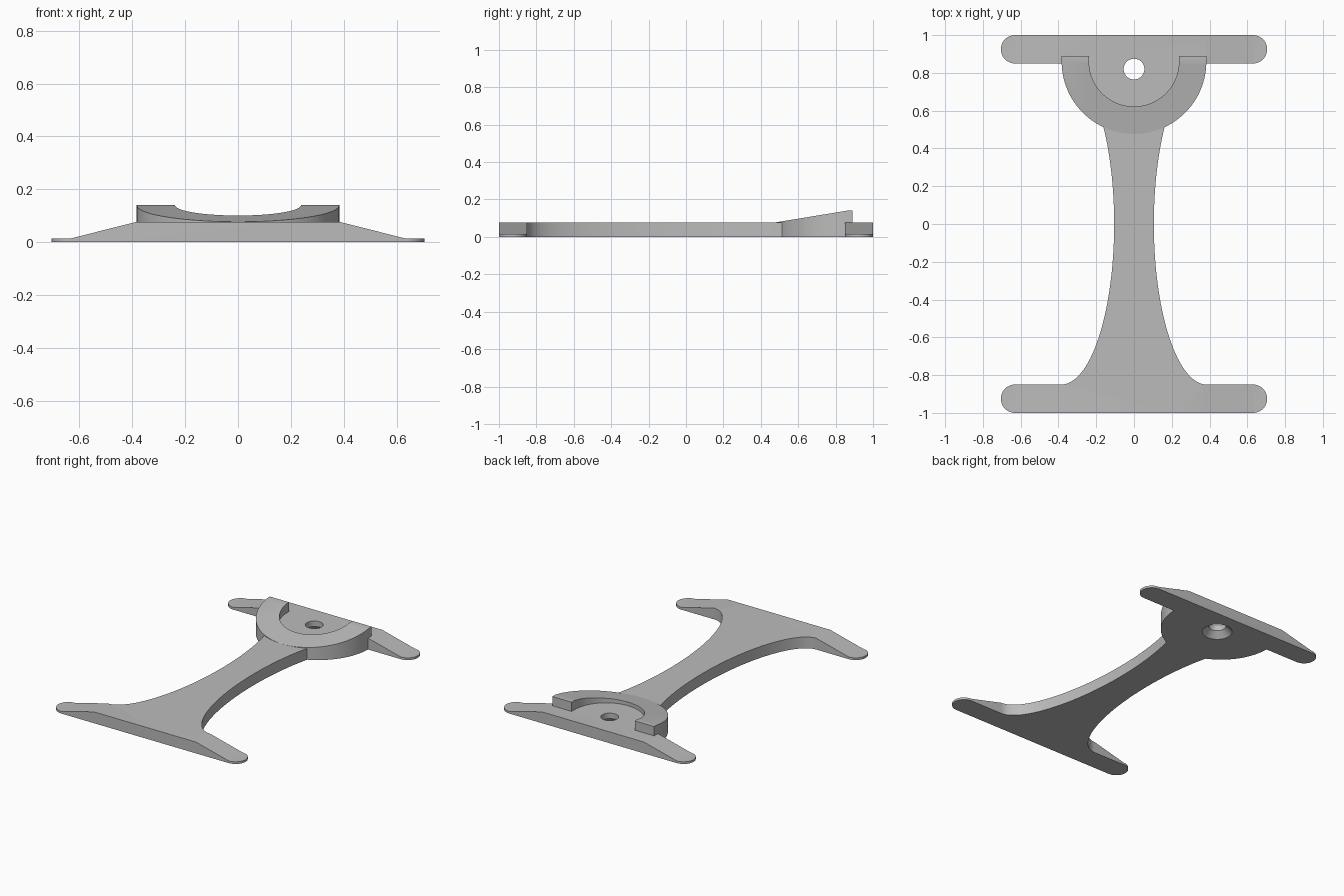
import bpy
import bmesh
import math
from mathutils import Vector

cube = bpy.data.objects.get("Cube")
if cube:
    bpy.data.objects.remove(cube, do_unlink=True)

grey = bpy.data.materials.new("plain grey")
grey.use_nodes = True
colour = (0.5, 0.5, 0.5, 1)
grey.diffuse_color = colour
grey.node_tree.nodes["Principled BSDF"].inputs["Base Color"].default_value = colour

TOP = 0.077      # plate thickness
BAR_X = 0.63     # centre of the rounded bar ends
BAR_R = 0.075
FLARE = 0.385    # half width where the waist meets the bars
PAD_Y = 0.86     # centre of the round pad


def prism(name, points, offset):
    """Extrude a closed 3D polygon along an offset."""
    bm = bmesh.new()
    face = bm.faces.new([bm.verts.new(p) for p in points])
    ext = bmesh.ops.extrude_face_region(bm, geom=[face])
    moved = [v for v in ext["geom"] if isinstance(v, bmesh.types.BMVert)]
    bmesh.ops.translate(bm, verts=moved, vec=Vector(offset))
    bmesh.ops.recalc_face_normals(bm, faces=bm.faces)
    mesh = bpy.data.meshes.new(name)
    bm.to_mesh(mesh)
    bm.free()
    mesh.materials.append(grey)
    obj = bpy.data.objects.new(name, mesh)
    bpy.context.collection.objects.link(obj)
    return obj


def combine(target, tool, operation):
    """Apply a boolean and discard the tool."""
    mod = target.modifiers.new(operation, "BOOLEAN")
    mod.object = tool
    mod.operation = operation
    mod.solver = "EXACT"
    bpy.context.view_layer.objects.active = target
    bpy.ops.object.modifier_apply(modifier=mod.name)
    bpy.data.objects.remove(tool, do_unlink=True)


def arc(cx, cy, rx, ry, start, end, steps):
    angles = [math.radians(start + (end - start) * i / steps) for i in range(steps + 1)]
    return [(cx + rx * math.cos(a), cy + ry * math.sin(a)) for a in angles]


def u_shape(radius, end_y, z):
    """Half disc opening to the back, with short straight sides."""
    pts = arc(0, PAD_Y, radius, radius, 180, 360, 64)
    return [(x, y, z) for x, y in pts + [(radius, end_y), (-radius, end_y)]]


def frustum(name, r1, r2, z1, z2):
    bpy.ops.mesh.primitive_cone_add(vertices=48, radius1=r1, radius2=r2, depth=z2 - z1,
                                    location=(0, 0.82, (z1 + z2) / 2))
    bpy.context.object.name = name
    return bpy.context.object


# Flat outline: two round-ended bars joined by an elliptical waist
right_side = (arc(BAR_X, -1 + BAR_R, BAR_R, BAR_R, -90, 90, 20)
              + arc(FLARE, 0, FLARE - 0.105, 1 - 2 * BAR_R, 270, 90, 64)
              + arc(BAR_X, 1 - BAR_R, BAR_R, BAR_R, -90, 90, 20))
outline = right_side + [(-x, y) for x, y in reversed(right_side)]
bracket = prism("bracket", [(x, y, 0) for x, y in outline], (0, 0, TOP))

# Arms taper down to thin tips
half = [(1, 0), (1, 0.015), (BAR_X, 0.015), (FLARE, TOP)]
profile = half + [(-x, z) for x, z in reversed(half)]
taper = prism("taper_tool", [(x, -2, z) for x, z in profile], (0, 4, 0))
combine(bracket, taper, "INTERSECT")

# Round pad with a sloping rim and a flat pocket
pad = prism("pad", u_shape(0.383, 0.89, 0), (0, 0, 0.14))
slope = [(0.3, 0), (0.3, 0.0484), (PAD_Y, 0.14), (1, 0.14), (1, 0)]
combine(pad, prism("slope_tool", [(-1, y, z) for y, z in slope], (2, 0, 0)), "INTERSECT")
combine(pad, prism("pocket_tool", u_shape(0.238, 1.1, TOP), (0, 0, 0.2)), "DIFFERENCE")
combine(bracket, pad, "UNION")

# Screw hole, countersunk from below
combine(bracket, frustum("hole_tool", 0.055, 0.055, -0.1, 0.2), "DIFFERENCE")
combine(bracket, frustum("countersink_tool", 0.105, 0.055, -0.01, 0.04), "DIFFERENCE")

bracket.data.materials.clear()
bracket.data.materials.append(grey)
for poly in bracket.data.polygons:
    poly.material_index = 0
bpy.ops.object.select_all(action="DESELECT")
bracket.select_set(True)
bpy.context.view_layer.objects.active = bracket
bpy.ops.object.shade_smooth_by_angle(angle=math.radians(25))
